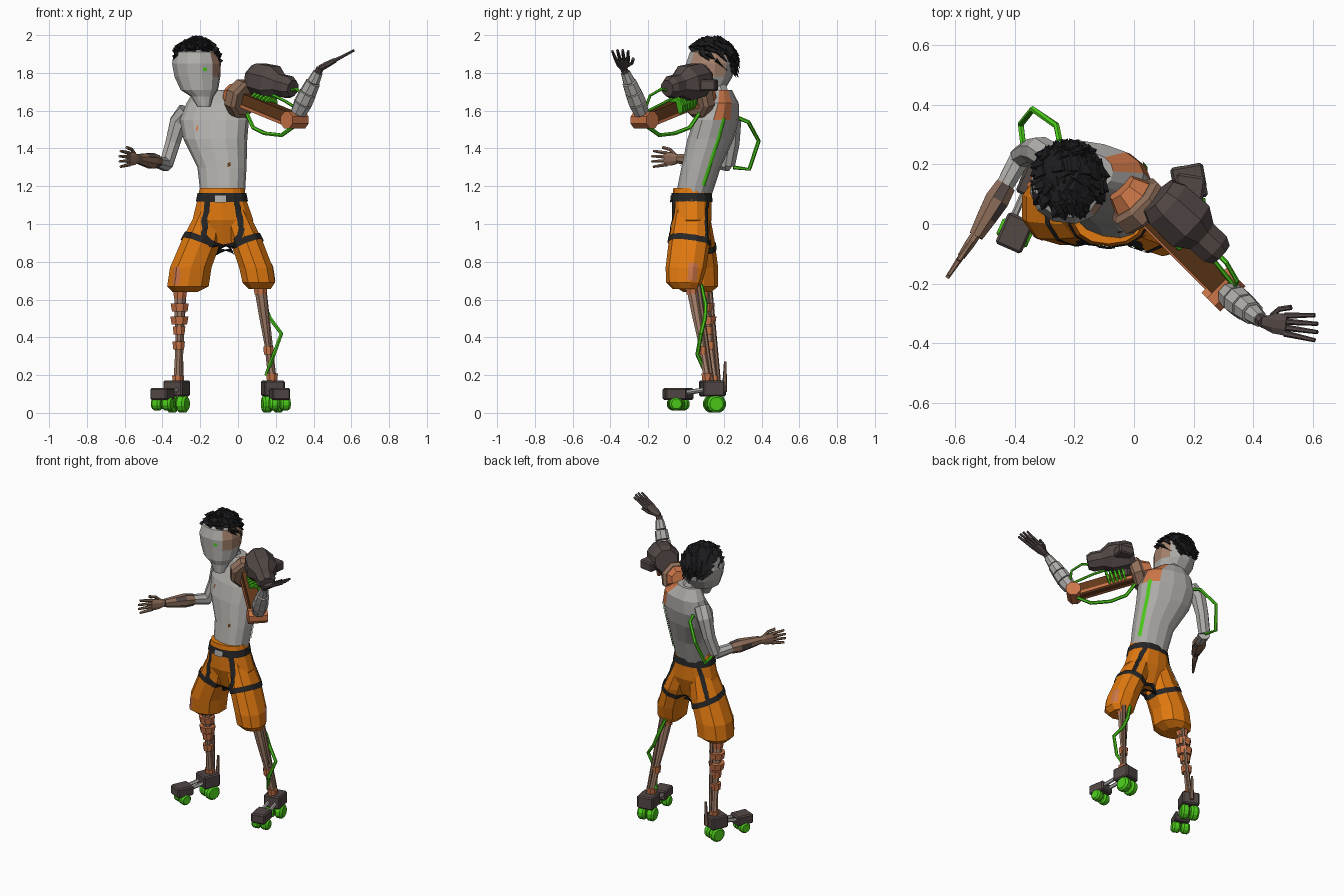
import bpy, bmesh, math, random
from mathutils import Vector as V, Matrix
from mathutils.bvhtree import BVHTree

if "Cube" in bpy.data.objects:
    bpy.data.objects.remove(bpy.data.objects["Cube"])
random.seed(4)


def material(name, *rgb):
    m = bpy.data.materials.new(name)
    m.use_nodes = True
    m.diffuse_color = (*rgb, 1)
    bsdf = m.node_tree.nodes["Principled BSDF"]
    bsdf.inputs["Base Color"].default_value = (*rgb, 1)
    bsdf.inputs["Roughness"].default_value = 0.8
    return m


GREY = material("pale grey", .43, .42, .4)
ORANGE = material("orange cloth", .75, .19, .005)
BLACK = material("black hair", .012, .012, .014)
DARK = material("dark brown metal", .085, .065, .06)
COPPER = material("copper", .6, .18, .065)
SKIN = material("brown skin", .27, .155, .1)
TAN = material("light tan", .38, .22, .15)
GREEN = material("bright green", .07, .6, .01)
STRAP = material("strap black", .02, .019, .019)
RUST = material("rust brown", .12, .04, .01)


def make(name, bm, *mats):
    bmesh.ops.recalc_face_normals(bm, faces=bm.faces[:])
    me = bpy.data.meshes.new(name)
    bm.to_mesh(me)
    bm.free()
    for m in mats:
        me.materials.append(m)
    ob = bpy.data.objects.new(name, me)
    bpy.context.collection.objects.link(ob)
    return ob


def sweep(name, rings, mat, sides=8, flat=False, yaw=0, ref=None, power=1, extra=()):
    """Skin a row of rings (x, y, z, rx, ry); flat rings stay horizontal."""
    bm = bmesh.new()
    pts = [V(r[:3]) for r in rings]
    whole = (pts[-1] - pts[0]).normalized()
    ref = V(ref) if ref else V((1, 0, 0)) if abs(whole.z) > .8 else V((0, 0, 1))
    loops = []
    for i, r in enumerate(rings):
        if flat:
            u, v = V((math.cos(yaw), math.sin(yaw), 0)), V((-math.sin(yaw), math.cos(yaw), 0))
        else:
            t = (pts[min(i + 1, len(pts) - 1)] - pts[max(i - 1, 0)]).normalized()
            u = (ref - t * ref.dot(t)).normalized()
            v = t.cross(u)
        loop = []
        for k in range(sides):
            a = math.tau * (k + .5) / sides
            c, s = [math.copysign(abs(f) ** power, f) for f in (math.cos(a), math.sin(a))]
            loop.append(bm.verts.new(pts[i] + u * c * r[3] + v * s * r[-1]))
        loops.append(loop)
    for a, b in zip(loops, loops[1:]):
        for k in range(sides):
            bm.faces.new((a[k], a[k - 1], b[k - 1], b[k]))
    bm.faces.new(loops[0])
    bm.faces.new(loops[-1])
    return make(name, bm, mat, *extra)


def limb(name, p, q, r1, r2, mat, sides=8):
    return sweep(name, [(*p, r1), (*q, r2)], mat, sides)


def tube(name, pts, mat=GREEN, r=.011):
    return sweep(name, [(*p, r) for p in pts], mat, 6)


def box(name, centre, size, yaw, mat):
    bm = bmesh.new()
    bmesh.ops.create_cube(bm, size=1, matrix=Matrix.Translation(centre)
                          @ Matrix.Rotation(yaw, 4, 'Z') @ Matrix.Diagonal((*size, 1)))
    bmesh.ops.bevel(bm, geom=bm.edges[:], offset=.008, segments=1, affect='EDGES')
    return make(name, bm, mat)


def ribbon(name, pts, targets, w, mat, steps=8, lift=.006):
    """Thin plate that follows a path laid on the surface of the targets."""
    verts, polys = [], []
    for ob in targets:
        n = len(verts)
        verts += [v.co.copy() for v in ob.data.vertices]
        polys += [[n + i for i in p.vertices] for p in ob.data.polygons]
    tree = BVHTree.FromPolygons(verts, polys)
    pts = [V(p) for p in pts]
    path = [a.lerp(b, i / steps) for a, b in zip(pts, pts[1:]) for i in range(steps)] + [pts[-1]]
    bm, rows = bmesh.new(), []
    for i, p in enumerate(path):
        t = path[min(i + 1, len(path) - 1)] - path[max(i - 1, 0)]
        loc, nor, _, _ = tree.find_nearest(p)
        side = t.cross(nor).normalized() * w
        rows.append([])
        for s in (-1, 0, 1):
            l, n, _, _ = tree.find_nearest(loc + side * s)
            rows[-1].append(bm.verts.new(l + n * lift))
    for a, b in zip(rows, rows[1:]):
        for k in (0, 1):
            bm.faces.new((a[k], a[k + 1], b[k + 1], b[k]))
    return make(name, bm, mat)


# Torso with a copper patch on the left shoulder blade, and neck
torso = sweep("torso", [(-.08, .035, 1.13, .115, .09), (-.085, .08, 1.3, .13, .1),
                        (-.12, .13, 1.45, .17, .115), (-.125, .16, 1.55, .185, .11),
                        (-.12, .185, 1.64, .155, .085), (-.15, .18, 1.71, .08, .06)],
              GREY, 14, True, -.25, power=.85, extra=(COPPER,))
for p in torso.data.polygons:
    if p.center.z > 1.57 and p.normal.x > .4 and p.normal.y > -.1:
        p.material_index = 1
limb("neck", (-.15, .18, 1.66), (-.2, .14, 1.78), .06, .055, GREY)
ribbon("side_stripe", [(.05, .22, 1.56), (.04, .16, 1.4), (.04, .1, 1.2)], [torso], .011, GREEN)
ribbon("chest_mark", [(-.235, 0, 1.54), (-.24, 0, 1.51)], [torso], .005, COPPER)
ribbon("belly_mark", [(-.05, -.05, 1.33), (-.04, -.05, 1.31)], [torso], .008, RUST)

# Head with tan temple, eye and hair
head = sweep("head", [(-.18, .055, 1.62, .035, .03), (-.19, .08, 1.675, .06, .06), (-.205, .105, 1.71, .1, .1),
                      (-.215, .125, 1.78, .122, .122), (-.22, .13, 1.85, .13, .13),
                      (-.22, .135, 1.91, .112, .115), (-.22, .14, 1.94, .06, .06)],
             GREY, 12, True, -.1, power=.9, extra=(TAN,))
for p in head.data.polygons:
    if p.normal.x > .4 and 1.8 < p.center.z < 1.93 and p.normal.y < .6:
        p.material_index = 1
ribbon("left_eye", [(-.185, 0, 1.82), (-.16, 0, 1.82)], [head], .009, GREEN)


def hairline(p):
    return p.z > 1.915 - .5 * (p.y - .03)


crown, size = V((-.22, .145, 1.865)), V((.115, .125, .12))
bm = bmesh.new()
bmesh.ops.create_icosphere(bm, subdivisions=3, radius=1,
                           matrix=Matrix.Translation(crown) @ Matrix.Diagonal((*size, 1)))
bmesh.ops.delete(bm, geom=[f for f in bm.faces if not hairline(f.calc_center_median())], context='FACES')
for _ in range(150):
    n = V([random.gauss(0, 1) for _ in range(3)]).normalized()
    base = crown + V(a * b for a, b in zip(n, size)) * .96
    if hairline(base):
        flow = V((random.uniform(-.4, .4), .6, -.5))
        d = (flow - n * flow.dot(n) * .8 + n * .12).normalized()
        bmesh.ops.create_cone(bm, segments=4, radius1=.034, radius2=0, depth=.085, cap_ends=True,
                              matrix=Matrix.Translation(base + d * .01) @ d.to_track_quat('Z', 'Y').to_matrix().to_4x4()
                              @ Matrix.Diagonal((1, .6, 1, 1)))
make("hair", bm, BLACK)

# Shorts
hips = sweep("shorts_hips", [(-.085, .03, 1.19, .12, .097), (-.085, .03, 1.12, .135, .105),
                             (-.08, .03, 1.02, .165, .105), (-.075, .03, .89, .08, .06)],
             ORANGE, 14, True, power=.9)
right_short = sweep("shorts_right_leg", [(-.145, .03, 1.08, .07, .09), (-.19, .04, .92, .11, .11),
                                         (-.25, .05, .77, .115, .12), (-.265, .055, .67, .115, .115),
                                         (-.28, .06, .64, .07, .075)], ORANGE, 10, True, power=.9)
left_short = sweep("shorts_left_leg", [(-.02, .03, 1.08, .07, .09), (.04, .02, .92, .09, .11),
                                       (.095, 0, .77, .093, .108), (.11, -.01, .69, .09, .095),
                                       (.115, 0, .655, .06, .07)], ORANGE, 10, True, power=.9)
shorts = [hips, right_short, left_short]
ribbon("left_hem_patch", [(.2, .05, .8), (.21, .045, .7)], shorts, .028, COPPER, lift=.003)
ribbon("right_hem_patch", [(-.34, -.06, .78), (-.35, -.06, .68)], shorts, .024, COPPER, lift=.003)


def around(x, y, z, r, slope_x, slope_y):
    return [(x + r * math.cos(a), y + r * math.sin(a), z + slope_x * math.cos(a) + slope_y * math.sin(a))
            for a in [math.tau * i / 16 for i in range(17)]]


# Harness straps
ribbon("belt", around(-.085, .03, 1.145, .15, 0, 0), shorts, .023, STRAP, 3)
mid = -.085
for name, cx, cy, s in (("right", -.19, .04, -1), ("left", .04, .02, 1)):
    ribbon(name + "_thigh_strap", around(cx, cy, .9, .135, s * .055, -.02), shorts, .017, STRAP, 3)
    ribbon(name + "_front_strap", [(mid + s * .1, -.1, 1.14), (mid + s * .108, -.1, 1.02),
                                   (mid + s * .09, -.1, .94), (mid + s * .04, -.1, .88)], shorts, .016, STRAP)
    ribbon(name + "_side_strap", [(mid + s * .1, .14, 1.14), (mid + s * .15, .15, 1.03),
                                  (cx + s * .08, .15, .92)], shorts, .014, STRAP)
ribbon("buckle", [(-.125, -.1, 1.135), (-.06, -.1, 1.135)], shorts, .018, GREY, lift=.0095)


# Lower legs: rods, copper joints, and wheeled feet
def along(p, q, t):
    return V(p).lerp(V(q), t)


for name, knee, ankle, heel, toe, bands in (
        ("right", (-.305, .09, .68), (-.32, .155, .15), (-.325, .14), (-.4, -.03),
         ((.1, .04), (.23, .052), (.36, .052), (.46, .036), (.61, .036), (.95, .032))),
        ("left", (.115, .03, .68), (.185, .12, .15), (.185, .14), (.22, -.06),
         ((.06, .04), (.66, .03), (.93, .034)))):
    sweep(name + "_shin", [(*along(knee, ankle, t), r) for t, r in ((0, .034), (.3, .028), (.6, .018), (1, .024))], TAN, 8)
    off = V((.022, .035, 0))
    limb(name + "_calf_rod", V(knee) + off, V(ankle) + off * .6, .013, .01, SKIN, 6)
    for t, r in bands:
        c = along(knee, ankle, t)
        limb(name + "_copper_band", c + V((0, 0, .022)), c - V((0, 0, .022)), r, r * .85, COPPER, 8)
    h, f = V((*heel, .13)), V((*toe, .1))
    d = (f - h).normalized()
    yaw = math.atan2(d.y, d.x)
    across = V((-math.sin(yaw), math.cos(yaw), 0))
    box(name + "_heel_block", h, (.115, .11, .085), yaw, DARK)
    box(name + "_toe_block", f, (.115, .095, .065), yaw, DARK)
    if name == "right":
        limb("right_heel_spike", h - d * .07 + V((0, 0, -.03)), h - d * .075 + V((0, 0, .13)), .014, .007, SKIN, 6)
    for s in (-1, 1):
        limb(name + "_foot_rod", h + across * s * .025, f + across * s * .025, .012, .012, GREY, 6)
        for part, c, r in (("heel", h - d * .012, .048), ("toe", f, .036)):
            hub = V((c.x, c.y, r + (.012 if part == "toe" else 0))) + across * s * .03
            sweep(f"{name}_{part}_wheel", [(*(hub + across * k), r * m) for k, m in
                                           ((-.026, .75), (-.014, 1), (.014, 1), (.026, .75))], GREEN, 12)
tube("leg_cable", [(.1, .08, .68), (.14, .105, .57), (.17, .1, .5), (.23, .08, .42), (.19, .06, .31), (.15, .11, .2)])


# Hands
def hand(name, wrist, d, side, reach, mat):
    w, d, side = V(wrist), V(d).normalized(), V(side).normalized()
    sweep(name + "_palm", [(*(w + d * t), a, b) for t, a, b in
                           ((0, .02, .018), (.04, .036, .018), (.09, .04, .014))], mat, 8, ref=side)
    for k in range(4):
        s = (k - 1.5) * .02
        a = w + d * .08 + side * s
        limb(name + "_finger", a, a + d * (reach - abs(s) * .5) + side * s * .4, .011, .007, mat, 6)
    a = w + d * .03 + side * .025
    tube(name + "_thumb", [a, a + d * .03 + side * .025, a + d * .075 + side * .035], mat, .009)


# Right arm with a patched glove
elbow = (-.38, .225, 1.315)
sweep("right_upper_arm", [(-.27, .22, 1.6, .05), (-.315, .245, 1.54, .05), (-.345, .245, 1.43, .042),
                          (*elbow, .038)], GREY, 8)
limb("right_forearm", elbow, (-.45, .1, 1.335), .038, .03, GREY)
glove = sweep("right_glove", [(-.43, .13, 1.33, .037), (-.46, .08, 1.335, .044), (-.495, .02, 1.34, .036),
                              (-.53, -.04, 1.345, .026)], SKIN, 8, extra=(DARK,))
for p in glove.data.polygons:
    p.material_index = int(p.index % 5 == 0)
hand("right_hand", (-.53, -.035, 1.345), (-.1, -.15, 0), (0, 0, 1), .1, SKIN)
tube("arm_cable", [(-.25, .28, 1.56), (-.26, .33, 1.54), (-.34, .385, 1.44), (-.38, .335, 1.29), (-.37, .25, 1.3)])

# Left mechanical arm
root, joint = V((.02, .06, 1.665)), V((.3, -.22, 1.55))
axis = (joint - root).normalized()
out = axis.cross(V((0, 0, 1))).normalized()
up = out.cross(axis)
sweep("shoulder_ring", [(*(root + axis * t), r) for t, r in ((-.04, .085), (-.025, .105), (.025, .105), (.04, .085))], SKIN, 8)
limb("shoulder_cap", root + axis * -.09, root + axis * -.04, .055, .08, COPPER, 8)
limb("upper_beam", root, joint, .05, .05, RUST, 4)
for s in (-1, 1):
    edge = out * s * .034 - up * .03
    limb("beam_rail", root + edge, joint + edge, .012, .012, COPPER, 4)
for i in range(5):
    c = root + axis * (.09 + i * .025) + V((.02, .02, .015))
    limb("spring_coil", c - axis * .007, c + axis * .007, .05, .05, GREEN, 10)
limb("elbow_block", joint - out * .06, joint + out * .06, .048, .048, COPPER, 8)
wrist = V((.435, -.33, 1.825))
limb("left_forearm_core", joint, wrist, .03, .02, DARK)
for i, (r1, r2) in enumerate(((.042, .05), (.05, .047), (.045, .04), (.034, .026))):
    limb("left_forearm_segment", along(joint, wrist, .14 + i * .2), along(joint, wrist, .32 + i * .2), r1, r2, GREY)
hand("left_hand", wrist, (.19, -.02, .1), (0, 1, 0), .13, DARK)
tube("elbow_cable", [(.04, .08, 1.6), (.08, .02, 1.51), (.14, -.06, 1.48), (.23, -.14, 1.47), (.3, -.21, 1.52)])
tube("cannon_cable", [(.25, -.07, 1.7), (.31, -.13, 1.715), (.345, -.19, 1.68), (.335, -.22, 1.6)], r=.008)
tube("beam_cable", [(.07, .06, 1.67), (.15, -.02, 1.7), (.25, -.1, 1.65), (.33, -.2, 1.6)], r=.008)

# Shoulder cannon
back, muzzle = V((.085, .09, 1.77)), V((.285, -.095, 1.72))
sweep("shoulder_cannon", [(*along(back, muzzle, t), r) for t, r in
                          ((-.02, .075), (.12, .095), (.5, .1), (.7, .062), (.92, .062), (1.03, .045))], DARK, 8)
box("cannon_pack", (.185, .115, 1.735), (.1, .1, .06), -.15, DARK)
limb("cannon_mount", (.09, .03, 1.64), (.12, .05, 1.76), .03, .03, DARK)
